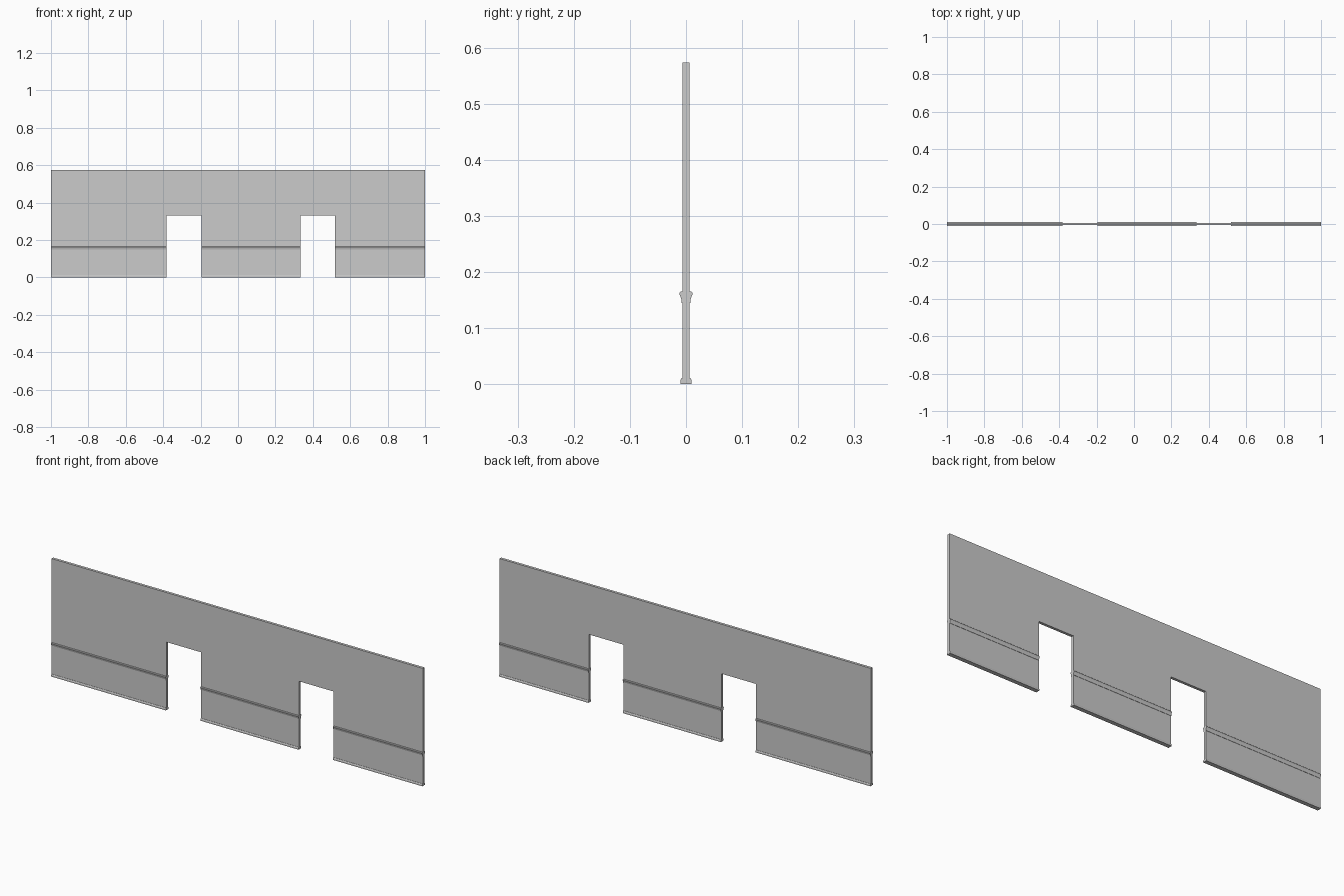
import bpy, bmesh

if "Cube" in bpy.data.objects:
    bpy.data.objects.remove(bpy.data.objects["Cube"])

HALF_T = 0.0065            # half wall thickness
HEIGHT = 0.573
DOOR_H = 0.332
DOORS = [(-0.382, -0.195), (0.333, 0.519)]


def prism(name, outline, offset):
    """Extrude a flat outline along the offset vector into a closed solid."""
    bm = bmesh.new()
    face = bm.faces.new([bm.verts.new(p) for p in outline])
    ext = bmesh.ops.extrude_face_region(bm, geom=[face], use_keep_orig=True)
    moved = [g for g in ext["geom"] if isinstance(g, bmesh.types.BMVert)]
    bmesh.ops.translate(bm, verts=moved, vec=offset)
    bmesh.ops.recalc_face_normals(bm, faces=bm.faces[:])
    mesh = bpy.data.meshes.new(name)
    bm.to_mesh(mesh)
    bm.free()
    obj = bpy.data.objects.new(name, mesh)
    bpy.context.collection.objects.link(obj)
    return obj


# Wall panel outline with door notches
outline = [(-1, 0)]
for x0, x1 in DOORS:
    outline += [(x0, 0), (x0, DOOR_H), (x1, DOOR_H), (x1, 0)]
outline += [(1, 0), (1, HEIGHT), (-1, HEIGHT)]
prism("wall", [(x, -HALF_T, z) for x, z in outline], (0, 2 * HALF_T, 0))

# Moulding profiles (distance from wall centre, height)
baseboard = [(HALF_T, 0), (0.010, 0), (0.010, 0.007), (0.008, 0.011), (HALF_T, 0.011)]
chair_rail = [(HALF_T, 0.145), (0.008, 0.145), (0.008, 0.150), (0.010, 0.157),
              (0.012, 0.161), (0.012, 0.163), (0.010, 0.165), (HALF_T, 0.165)]

# Mouldings run along every wall section, mirrored to the back
edges = [-1] + [x for door in DOORS for x in door] + [1]
for i, (x0, x1) in enumerate(zip(edges[::2], edges[1::2]), 1):
    for name, profile in (("baseboard", baseboard), ("chair_rail", chair_rail)):
        trim = prism(f"{name}_{i}", [(x0, -d, z) for d, z in profile], (x1 - x0, 0, 0))
        mirror = trim.modifiers.new("both_sides", "MIRROR")
        mirror.use_axis = (False, True, False)
